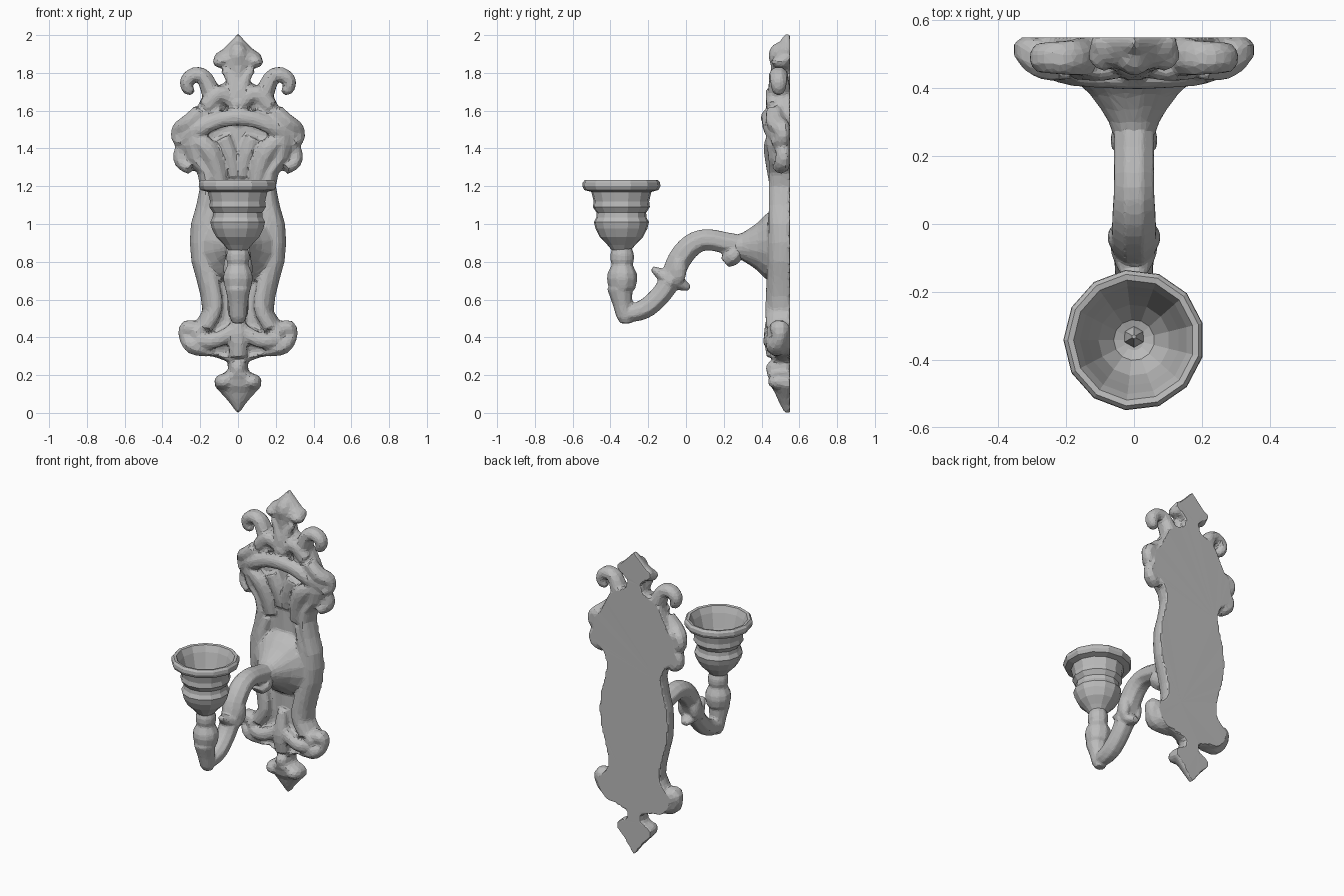
import bpy, bmesh, math
from mathutils import Vector

if "Cube" in bpy.data.objects:
    bpy.data.objects.remove(bpy.data.objects["Cube"])

BACK = 0.55
CUP_Y = -0.342
COLOUR = (0.5, 0.5, 0.5, 1)

metal = bpy.data.materials.new("plain grey")
metal.use_nodes = True
metal.diffuse_color = COLOUR
metal.node_tree.nodes["Principled BSDF"].inputs["Base Color"].default_value = COLOUR


def finish(name, bm, mirror=False):
    bmesh.ops.recalc_face_normals(bm, faces=bm.faces)
    mesh = bpy.data.meshes.new(name)
    bm.to_mesh(mesh)
    bm.free()
    mesh.materials.append(metal)
    obj = bpy.data.objects.new(name, mesh)
    bpy.context.collection.objects.link(obj)
    if mirror:
        obj.modifiers.new("other side", "MIRROR").use_mirror_merge = False
    return obj


def skin(bm, rings):
    """Join neighbouring rings of points with quads and cap both ends."""
    rows = [[bm.verts.new(p) for p in ring] for ring in rings]
    for low, high in zip(rows, rows[1:]):
        for i in range(len(low)):
            j = (i + 1) % len(low)
            bm.faces.new((low[i], low[j], high[j], high[i]))
    for row in (rows[0], rows[-1]):
        bm.faces.new(row)


def lathe(name, profile, origin, axis="z", sides=12, lean=0.0):
    """Turn (radius, height) pairs about z, or about -y."""
    bm = bmesh.new()
    rings = []
    for r, h in profile:
        ring = []
        for i in range(sides):
            a = math.tau * (i + 0.5) / sides
            x, s = r * math.cos(a), r * math.sin(a)
            offset = Vector((x, s - lean * h, h) if axis == "z" else (x, -h, s))
            ring.append(Vector(origin) + offset)
        rings.append(ring)
    skin(bm, rings)
    return finish(name, bm)


def smooth_path(points, steps=3):
    """Catmull-Rom interpolation of (x, y, z, radius) points."""
    pts = [Vector(p) for p in points]
    pts = [2 * pts[0] - pts[1]] + pts + [2 * pts[-1] - pts[-2]]
    result = []
    for a, b, c, d in zip(pts, pts[1:], pts[2:], pts[3:]):
        for k in range(steps):
            t = k / steps
            result.append(0.5 * (2 * b + (c - a) * t + (2 * a - 5 * b + 4 * c - d) * t ** 2
                                 + (3 * b - a - 3 * c + d) * t ** 3))
    return result + [pts[-2]]


def tube(name, points, mirror=False, side_dir=(0, 1, 0), squash=1.0):
    """Sweep a tapered round section; squash stretches it along side_dir."""
    path = smooth_path(points)
    bm = bmesh.new()
    rings = []
    for i, p in enumerate(path):
        tangent = (path[min(i + 1, len(path) - 1)] - path[max(i - 1, 0)]).to_3d().normalized()
        u = Vector(side_dir)
        u = (u - tangent * u.dot(tangent)).normalized()
        v = tangent.cross(u)
        ring = []
        for k in range(8):
            a = math.tau * (k + 0.5) / 8
            q = p.to_3d() + p[3] * (u * math.cos(a) * squash + v * math.sin(a))
            q.y = min(q.y, BACK)
            ring.append(q)
        rings.append(ring)
    skin(bm, rings)
    return finish(name, bm, mirror)


def knob(name, centre, size, mirror=True):
    bm = bmesh.new()
    bmesh.ops.create_icosphere(bm, subdivisions=2, radius=1)
    for v in bm.verts:
        v.co = [c + s * p for c, s, p in zip(centre, size, v.co)]
        v.co.y = min(v.co.y, BACK)
    return finish(name, bm, mirror)


def cast(name, parts, voxel, keep):
    """Fuse parts into one softened, faceted casting."""
    bpy.ops.object.select_all(action="DESELECT")
    for part in parts:
        part.select_set(True)
    bpy.context.view_layer.objects.active = parts[0]
    bpy.ops.object.convert(target="MESH")
    bpy.ops.object.join()
    obj = bpy.context.view_layer.objects.active
    obj.name = name
    obj.modifiers.new("fuse", "REMESH").voxel_size = voxel
    soften = obj.modifiers.new("soften", "SMOOTH")
    soften.factor, soften.iterations = 0.5, 3
    obj.modifiers.new("facets", "DECIMATE").ratio = keep


# Wall plate: (height, half width, thickness) rows with a sunken middle panel
PLATE = [
    (0, .006, .03), (.06, .05, .06), (.11, .095, .08), (.14, .122, .1), (.18, .125, .11),
    (.2, .1, .12), (.22, .055, .11), (.27, .052, .1), (.295, .12, .09), (.31, .2, .11),
    (.36, .25, .13), (.43, .275, .13), (.48, .225, .12), (.54, .188, .12), (.62, .198, .12),
    (.7, .218, .12), (.8, .246, .12), (.9, .255, .12), (1, .249, .12), (1.1, .22, .12),
    (1.2, .2, .12), (1.27, .215, .12), (1.34, .28, .12), (1.42, .3, .13), (1.5, .29, .13),
    (1.55, .25, .13), (1.62, .215, .12), (1.68, .185, .12), (1.72, .13, .11), (1.75, .065, .1),
    (1.81, .05, .1), (1.84, .09, .1), (1.87, .13, .1), (1.9, .12, .09), (1.925, .08, .075),
    (1.96, .045, .055), (2.005, .006, .03)]
RIM = [(1, 0), (1, .4), (.93, .75), (.82, .95), (.7, .9), (.55, .62), (.3, .55)]
DOME = [(1, 0), (1, .3), (.9, .55), (.75, .75), (.55, .88), (.4, .94), (.2, 1)]
bm = bmesh.new()
rings = []
for z, w, depth in PLATE:
    shape = RIM if w > .17 else DOME
    middle = (0, .62 if shape is RIM else 1)
    full = shape + [middle] + [(-u, d) for u, d in reversed(shape)]
    rings.append([(u * w, BACK - d * depth, z) for u, d in full])
skin(bm, rings)
plate = [finish("plate_body", bm)]

# Plate scrolls, mirrored left and right
SCROLLS = {
    "top_horn": [(.12, .5, 1.6, .055), (.145, .495, 1.7, .052), (.18, .49, 1.775, .046),
                 (.23, .49, 1.79, .043), (.272, .49, 1.755, .039), (.262, .49, 1.71, .032),
                 (.235, .485, 1.715, .02)],
    "upper_scroll": [(.2, .47, 1.6, .04), (.26, .475, 1.54, .045), (.31, .51, 1.5, .044),
                     (.316, .51, 1.45, .036), (.28, .48, 1.43, .035)],
    "shoulder_scroll": [(.25, .49, 1.43, .035), (.303, .515, 1.39, .036),
                        (.3, .515, 1.33, .04), (.25, .49, 1.29, .032)],
    "lower_scroll": [(.17, .48, .49, .025), (.21, .48, .45, .035), (.268, .495, .45, .045),
                     (.278, .495, .4, .036), (.235, .48, .355, .05), (.15, .485, .33, .035)]}
for name, points in SCROLLS.items():
    plate.append(tube(name, points, True, squash=1.2))
plate += [knob("top_leaf_lobe", (.09, .5, 1.86), (.045, .05, .036)),
          knob("bottom_leaf_lobe", (.075, .5, .165), (.052, .07, .045)),
          knob("bottom_bead", (0, .475, .235), (.045, .055, .05), False),
          knob("crown_bead", (0, .495, 1.89), (.055, .06, .075), False)]

# Raised ridges on the plate face
RIDGES = {
    "brow_arch": [(.29, .48, 1.46, .04), (.2, .445, 1.505, .045), (.1, .435, 1.55, .045),
                  (0, .43, 1.565, .045)],
    "crown_fold": [(.17, .46, 1.62, .045), (.1, .455, 1.69, .045), (.04, .46, 1.66, .04),
                   (0, .45, 1.63, .04)],
    "crown_stem": [(0, .47, 1.62, .055), (.015, .465, 1.7, .045), (.04, .47, 1.77, .03),
                   (.07, .475, 1.82, .026)],
    "fan_leaf_outer": [(.09, .475, 1.18, .038), (.115, .46, 1.3, .046), (.16, .45, 1.4, .052),
                       (.23, .455, 1.45, .04)],
    "fan_leaf_inner": [(.02, .48, 1.25, .03), (.04, .47, 1.36, .04), (.08, .465, 1.46, .042)],
    "side_moulding": [(.12, .475, 1.16, .032), (.155, .46, 1.02, .036), (.17, .46, .85, .036),
                      (.14, .455, .7, .038), (.12, .45, .56, .04), (.17, .45, .45, .036)],
    "lower_fold": [(0, .46, .45, .045), (.06, .45, .41, .042), (.14, .44, .38, .042),
                   (.22, .455, .39, .036)],
    "lower_stem": [(0, .465, .57, .03), (0, .45, .42, .05), (0, .465, .3, .05)]}
for name, points in RIDGES.items():
    plate.append(tube(name, points, True, squash=.8))

# Flared boss joining the arm to the plate
plate.append(lathe("arm_boss", [(.215, -.04), (.195, 0), (.172, .035), (.13, .075),
                                (.1, .115), (.075, .155), (.06, .2)],
                   (0, .455, .88), "y", 16))
cast("wall_plate", plate, .011, .14)

# Curved arm with leaf curls
ACROSS = (1, 0, 0)
arm = [tube("arm_body", [
    (0, .33, .88, .06), (0, .22, .898, .06), (0, .11, .917, .06), (0, .03, .888, .064),
    (0, -.035, .812, .066), (0, -.075, .72, .062), (0, -.125, .635, .057),
    (0, -.2, .562, .056), (0, -.27, .532, .052), (0, -.33, .525, .04)],
    side_dir=ACROSS, squash=1.06)]
CURLS = {
    "under_curl": [(0, .28, .87, .045), (0, .24, .825, .053), (0, .205, .795, .032)],
    "lower_spur": [(0, -.07, .71, .05), (0, -.025, .68, .036), (0, .02, .66, .016)],
    "upper_spur": [(0, -.07, .7, .055), (0, -.125, .73, .038), (0, -.18, .765, .014)]}
for name, points in CURLS.items():
    arm.append(tube(name, points, side_dir=ACROSS, squash=1.4))
arm.append(knob("side_leaf", (.045, -.04, .76), (.034, .045, .085)))

# Stem under the cup
arm.append(lathe("stem", [(.03, 0), (.045, .03), (.053, .1), (.062, .15), (.068, .18)],
                 (0, -.318, .474), sides=10, lean=.18))
arm.append(lathe("stem_knop", [(.05, 0), (.072, .02), (.082, .07), (.078, .1), (.056, .145),
                               (.064, .17), (.064, .2), (.053, .23), (.06, .27)],
                 (0, -.338, .64), sides=10))
cast("curved_arm", arm, .009, .2)

# Candle cup with a hollow bowl and a small pricket
lathe("candle_cup", [(.05, .86), (.075, .89), (.115, .93), (.138, .975), (.147, 1.01),
                     (.134, 1.035), (.132, 1.06), (.152, 1.09), (.148, 1.12), (.16, 1.17),
                     (.198, 1.18), (.208, 1.2), (.206, 1.22), (.195, 1.233), (.178, 1.23),
                     (.16, 1.19), (.135, 1.1), (.105, 1.01), (.06, .95), (.03, .94)],
      (0, CUP_Y, 0), sides=13)
lathe("pricket", [(.035, .93), (.025, .96), (.006, 1)], (0, CUP_Y + .01, 0), sides=6)
